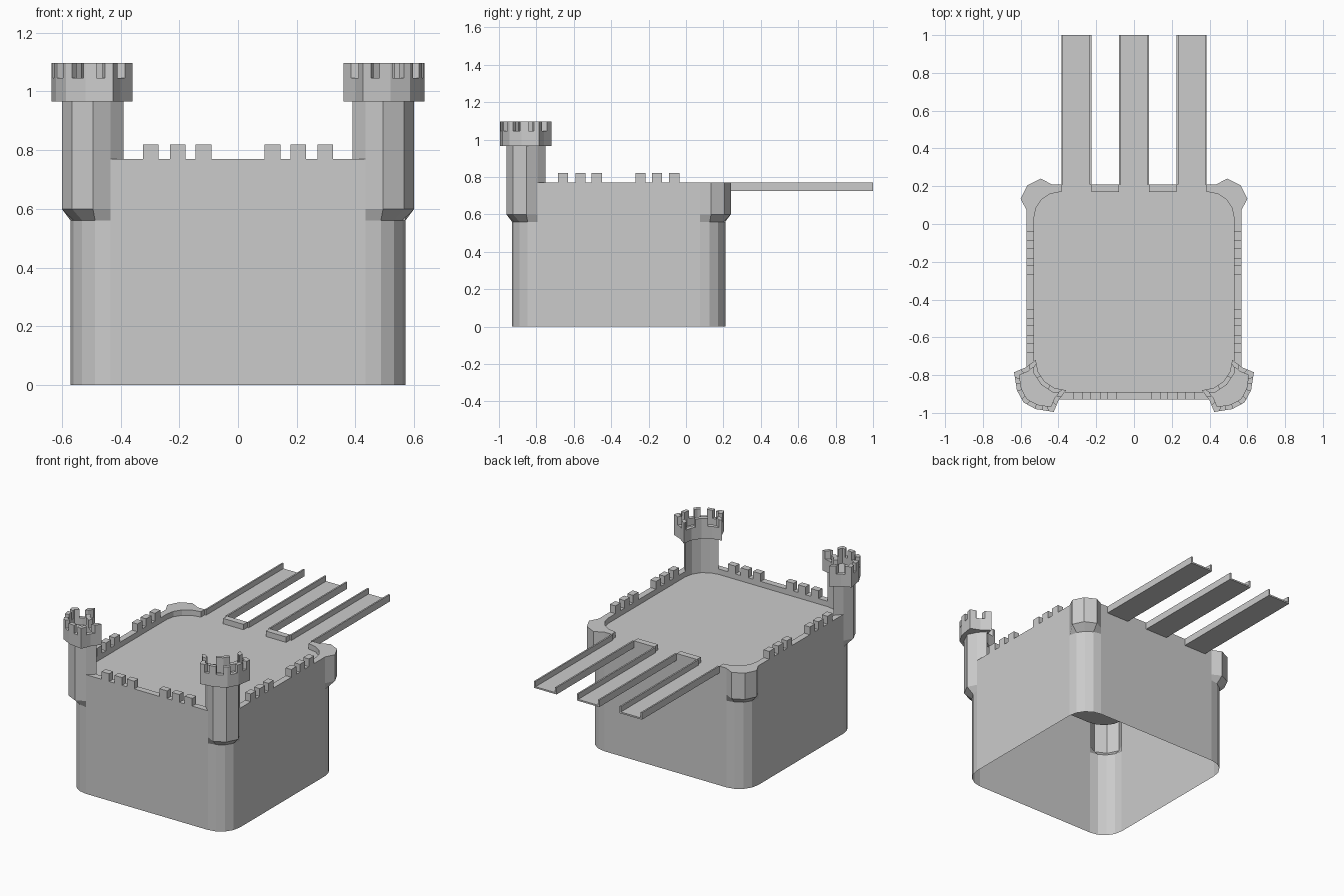
import bpy, bmesh
from math import sin, cos, pi
from mathutils import Vector

if "Cube" in bpy.data.objects:
    bpy.data.objects.remove(bpy.data.objects["Cube"])

CY = -0.36            # centre of the square keep
WALL_TOP, FLOOR = 0.77, 0.735
RAMPS = [0.305, 0.0, -0.305]
RAMP_W = 0.08         # half width


def arc(c, r, n=4):
    return [(c + r * cos(pi / 2 * i / n), c + r * sin(pi / 2 * i / n)) for i in range(n + 1)]


def turn(p, k):
    x, y = p
    for _ in range(k):
        x, y = -y, x
    return x, y


def finish(name, bm):
    me = bpy.data.meshes.new(name)
    bm.to_mesh(me)
    bm.free()
    ob = bpy.data.objects.new(name, me)
    bpy.context.collection.objects.link(ob)
    return ob


def ring(bm, pts, z):
    return [bm.verts.new((x, y + CY, z)) for x, y in pts]


def skin(bm, a, b):
    n = len(a)
    for i in range(n):
        j = (i + 1) % n
        bm.faces.new((a[i], a[j], b[j], b[i]))


def prism(bm, pts, z0, z1):
    a, b = ring(bm, pts, z0), ring(bm, pts, z1)
    skin(bm, a, b)
    bm.faces.new(a[::-1])
    bm.faces.new(b)


def inset(pts, d):
    out, n = [], len(pts)
    for i in range(n):
        p, q, r = (Vector(pts[(i + k) % n]) for k in (-1, 0, 1))
        e, f = (q - p).normalized(), (r - q).normalized()
        m = Vector((-e.y - f.y, e.x + f.x)).normalized()
        s = max(0.6, m.dot(Vector((-e.y, e.x))))
        out.append(tuple(q + m * d / s))
    return out


BODY = arc(0.435, 0.135)
BULGE = [(.57, .435), (.60, .494), (.565, .565), (.494, .60), (.435, .57)]
INNER = arc(0.39, 0.14)
ramp_xs = [r + s * RAMP_W for r in RAMPS for s in (1, -1)]


def outline(corner, half):
    pts = list(corner) + [(x, half) for x in ramp_xs]
    for k in (1, 2, 3):
        pts += [turn(p, k) for p in corner]
    return pts


# Keep: open-bottomed shell, flared corners, parapet and recessed floor
bm = bmesh.new()
R = [ring(bm, outline(c, h), z) for c, h, z in (
    (BODY, .57, 0), (BODY, .57, .56), (BULGE, .57, .60), (BULGE, .57, FLOOR),
    (BULGE, .57, WALL_TOP), (INNER, .53, WALL_TOP), (INNER, .53, FLOOR))]
n = len(R[0])
gaps = {5, 7, 9}                                   # ramp openings
under_tower = set(range(16, 20)) | set(range(21, 25))
for i in range(n):
    j = (i + 1) % n
    for k in range(6):
        if (i in gaps and k > 2) or (k == 4 and i in under_tower):
            continue
        a, b = R[k], R[k + 1]
        bm.faces.new((a[i], a[j], b[j], b[i]))
    if i in gaps:
        bm.faces.new((R[3][i], R[3][j], R[6][j], R[6][i]))
        bm.faces.new([R[k][i] for k in (6, 5, 4, 3)])
        bm.faces.new([R[k][j] for k in (3, 4, 5, 6)])
bm.faces.new(R[6])
finish("castle_keep", bm)

# Wall merlons: two groups of three on the front and both sides
bm = bmesh.new()
for k in (1, 2, 3):
    for s in (1, -1):
        for c in (.117, .205, .297):
            a, b = s * c - .027, s * c + .027
            box = [(.53, a), (.57, a), (.57, b), (.53, b)]
            prism(bm, [turn(p, {1: 0, 2: 2, 3: 3}[k]) for p in box], WALL_TOP, .82)
finish("wall_merlons", bm)

# Front towers: shaft, overhanging crown, rim and merlons
SHAFT = BULGE + INNER[::-1]
CROWN = [(.52, .36), (.575, .40), (.635, .425), (.62, .52), (.585, .585), (.52, .62),
         (.425, .635), (.40, .575)] + arc(0.36, 0.16)[::-1][:-1]
CROWN_IN = inset(CROWN, .025)
MERLONS = [(1, .4, 1), (2, 0, .3), (2, .6, 1), (3, 0, .1), (3, .7, 1), (4, 0, .3),
           (4, .9, 1), (5, 0, .4), (5, .7, 1), (6, 0, .6), (7, .4, 1), (8, 0, .3),
           (9, .4, 1), (10, 0, .6), (11, .7, 1), (0, 0, .6)]
for k, side in ((2, "left"), (3, "right")):
    bm = bmesh.new()
    shaft = [turn(p, k) for p in SHAFT]
    skin(bm, ring(bm, shaft, WALL_TOP), ring(bm, shaft, .965))
    out, inn = [turn(p, k) for p in CROWN], [turn(p, k) for p in CROWN_IN]
    rs = [ring(bm, p, z) for p, z in ((out, .965), (out, 1.045), (inn, 1.045), (inn, 1.0))]
    for a, b in zip(rs, rs[1:]):
        skin(bm, a, b)
    bm.faces.new(rs[0][::-1])
    bm.faces.new(rs[3])
    for e, t0, t1 in MERLONS:
        f = (e + 1) % len(out)
        mix = lambda P, t: tuple(Vector(P[e]).lerp(Vector(P[f]), t))
        prism(bm, [mix(out, t0), mix(out, t1), mix(inn, t1), mix(inn, t0)], 1.045, 1.097)
    finish("tower_" + side, bm)

# Ramps: three U-shaped channels running out from the back wall
for idx, cx in enumerate(RAMPS):
    w, t = RAMP_W, RAMP_W - .01
    prof = [(-w, .725), (w, .725), (w, .77), (t, .77), (t, FLOOR), (-t, FLOOR), (-t, .77), (-w, .77)]
    bm = bmesh.new()
    a, b = ([bm.verts.new((cx + x, y, z)) for x, z in prof] for y in (.21, 1.0))
    skin(bm, a, b)
    bm.faces.new(a[::-1])
    bm.faces.new(b)
    bmesh.ops.recalc_face_normals(bm, faces=bm.faces[:])
    finish("ramp_%d" % (idx + 1), bm)
